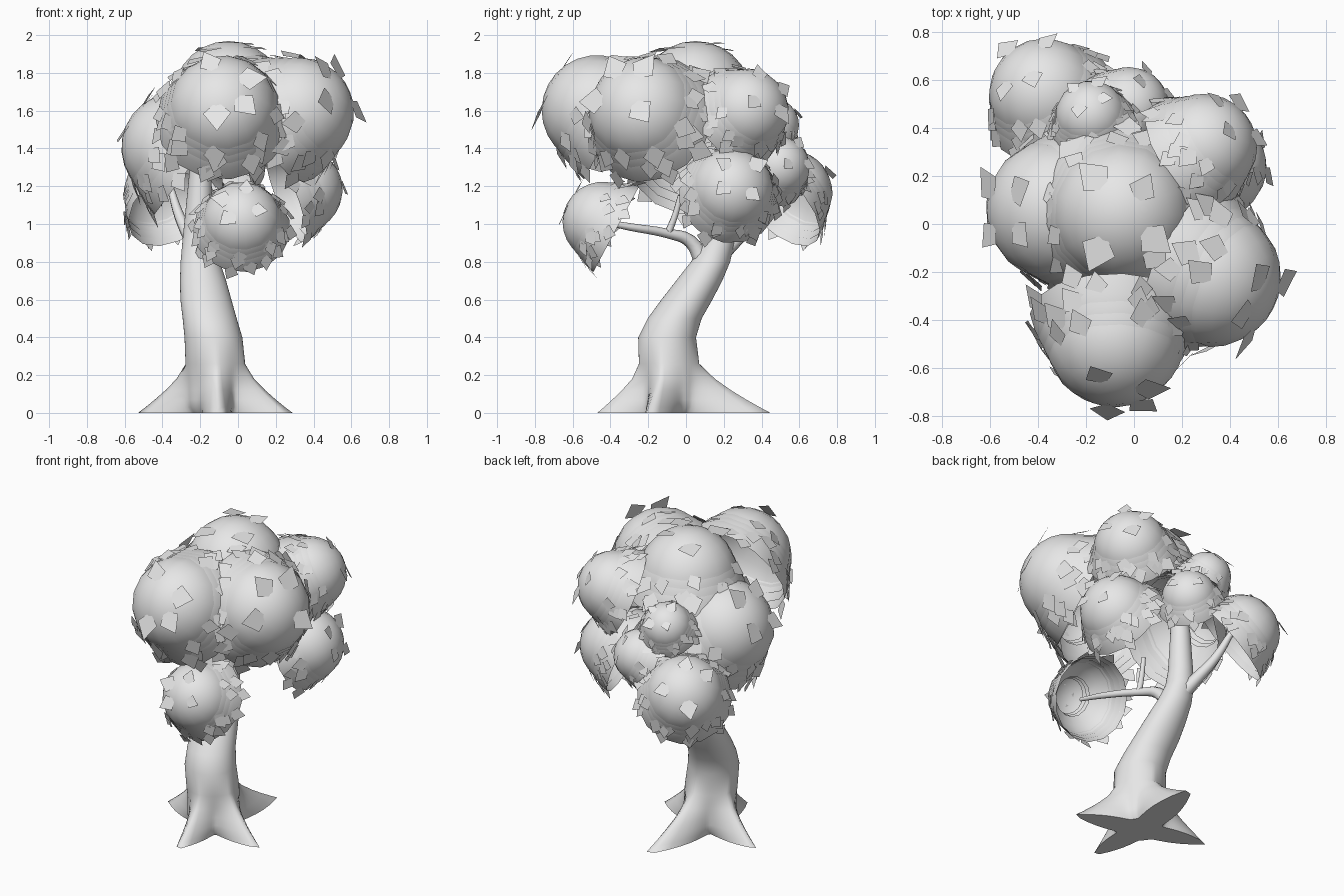
import bpy, bmesh, math, random
from mathutils import Vector

random.seed(4)
if "Cube" in bpy.data.objects:
    bpy.data.objects.remove(bpy.data.objects["Cube"], do_unlink=True)

grey = bpy.data.materials.new("pale_grey")
grey.use_nodes = True
grey.diffuse_color = (0.8, 0.8, 0.8, 1)
grey.node_tree.nodes["Principled BSDF"].inputs["Base Color"].default_value = (0.8, 0.8, 0.8, 1)


def add_object(name, bm):
    mesh = bpy.data.meshes.new(name)
    bm.to_mesh(mesh)
    bm.free()
    mesh.materials.append(grey)
    obj = bpy.data.objects.new(name, mesh)
    bpy.context.collection.objects.link(obj)


def bridge(bm, lower, upper):
    n = len(lower)
    for i in range(n):
        j = (i + 1) % n
        bm.faces.new((lower[i], lower[j], upper[j], upper[i])).smooth = True


# Trunk: stacked rings, with four pointed roots pulled out of the lowest ones
def build_trunk():
    rings = [  # x, y, z, radius
        (-.12, -.08, 0, .13), (-.12, -.08, .03, .15), (-.12, -.08, .07, .155),
        (-.12, -.08, .12, .155), (-.12, -.08, .18, .155), (-.12, -.09, .26, .157),
        (-.13, -.1, .4, .153), (-.15, -.06, .5, .143), (-.17, .005, .6, .135),
        (-.185, .07, .7, .122), (-.2, .13, .8, .104), (-.21, .17, .9, .085),
        (-.21, .18, 1, .075), (-.2, .19, 1.25, .06), (-.18, .18, 1.55, .04)]
    root_tips = [(.3, -.2), (-.1, -.5), (-.54, .04), (-.04, .49)]
    count = 72
    bm = bmesh.new()
    previous = None
    for x, y, z, radius in rings:
        flare = max(0, 1 - z / .27) ** 1.4
        ring = []
        for i in range(count):
            angle = math.tau * i / count
            reach = radius
            for tip_x, tip_y in root_tips:
                dx, dy = tip_x - x, tip_y - y
                off = abs(math.remainder(angle - math.atan2(dy, dx), math.tau))
                peak = max(0, 1 - off / .75) ** 2
                reach += (math.hypot(dx, dy) - radius) * peak * flare
            ring.append(bm.verts.new((x + reach * math.cos(angle),
                                      y + reach * math.sin(angle), z)))
        if previous:
            bridge(bm, previous, ring)
        else:
            bm.faces.new(ring[::-1])
        previous = ring
    bm.faces.new(previous)
    add_object("trunk", bm)


# Branches: tapering round curves turned into meshes
def build_branch(name, points):
    curve = bpy.data.curves.new(name, 'CURVE')
    curve.dimensions = '3D'
    curve.bevel_depth = 1
    curve.bevel_resolution = 2
    curve.resolution_u = 4
    curve.use_fill_caps = True
    spline = curve.splines.new('BEZIER')
    spline.bezier_points.add(len(points) - 1)
    for point, (x, y, z, radius) in zip(spline.bezier_points, points):
        point.co = (x, y, z)
        point.radius = radius
        point.handle_left_type = point.handle_right_type = 'AUTO'
    curve.materials.append(grey)
    obj = bpy.data.objects.new(name, curve)
    bpy.context.collection.objects.link(obj)
    bpy.ops.object.select_all(action='DESELECT')
    obj.select_set(True)
    bpy.context.view_layer.objects.active = obj
    bpy.ops.object.convert(target='MESH')
    bpy.ops.object.shade_smooth_by_angle(angle=math.radians(60))


# Leaf flake: a folded kite rooted on a dome, its tip lifted off the surface
def add_flake(bm, point, normal, down, size, lift):
    side = normal.cross(down)
    turn = random.uniform(-.5, .5)
    along = down * math.cos(turn) + side * math.sin(turn)
    side = normal.cross(along)
    root = bm.verts.new(point - normal * size * .05)
    tip = bm.verts.new(point + (along + normal * lift) * size)
    left, right = (bm.verts.new(point + (along * .4 + side * s + normal * .05) * size)
                   for s in (-.45, .45))
    bm.faces.new((root, right, tip))
    bm.faces.new((root, tip, left))


# Leaf clump: a front dome and three wider open bands stepped back along an
# axis, with flakes on the crown and along every rim
def build_clump(name, centre, axis, r):
    centre, axis = Vector(centre), Vector(axis).normalized()
    u = axis.orthogonal().normalized()
    v = axis.cross(u)
    bm = bmesh.new()
    segments, spread = 15, math.radians(82)

    def frame(polar, angle):
        out = u * math.cos(angle) + v * math.sin(angle)
        normal = axis * math.cos(polar) + out * math.sin(polar)
        down = out * math.cos(polar) - axis * math.sin(polar)
        return normal, down

    for layer in range(4):
        radius = r * (.83 + .06 * layer)
        middle = centre - axis * r * .15 * layer
        start = 0 if layer == 0 else 2
        previous = None
        for step in range(start, 7):
            polar = spread * step / 6
            if step == 0:
                apex = bm.verts.new(middle + axis * radius)
                continue
            ring = [bm.verts.new(middle + frame(polar, math.tau * i / segments)[0] * radius)
                    for i in range(segments)]
            if previous:
                bridge(bm, ring, previous)
            elif layer == 0:
                for i in range(segments):
                    bm.faces.new((apex, ring[i], ring[(i + 1) % segments])).smooth = True
            previous = ring
        # polar angle, number, size and lift of each row of flakes
        rows = [(spread - .22, 9, .34, .2)]
        if layer == 0:
            rows.append((.32, 4, .42, .2))
        for polar, number, size, lift in rows:
            for i in range(number):
                angle = math.tau * (i + random.uniform(-.3, .3)) / number
                normal, down = frame(polar + random.uniform(-.1, .1), angle)
                add_flake(bm, middle + normal * radius, normal, down,
                          r * size * random.uniform(.85, 1.15), lift)
    add_object(name, bm)


build_trunk()
build_branch("front_branch", [(-.19, .1, .78, .05), (-.17, .02, .91, .035),
                              (-.12, -.1, .95, .025), (-.03, -.3, .985, .02),
                              (.01, -.48, 1.02, .012)])
build_branch("front_twig", [(-.12, -.1, .94, .02), (-.11, -.06, 1.04, .017),
                            (-.1, -.03, 1.15, .014)])
build_branch("back_branch", [(-.2, .16, .82, .05), (-.25, .27, .92, .038),
                             (-.31, .38, 1.04, .028), (-.36, .48, 1.2, .018)])

build_clump("front_clump", (-.08, -.47, 1.6), (0, -.88, .47), .355)
build_clump("front_left_clump", (.32, -.22, 1.59), (.82, -.4, .4), .355)
build_clump("top_clump", (-.05, .05, 1.67), (0, 0, 1), .36)
build_clump("back_left_clump", (.29, .32, 1.6), (.72, .52, .4), .27)
build_clump("low_left_clump", (.33, .24, 1.18), (.9, .2, .35), .27)
build_clump("low_front_clump", (.02, -.44, 1.01), (0, -.88, .47), .258)
build_clump("right_clump", (-.32, .06, 1.4), (-.8, 0, .6), .36)
build_clump("low_back_right_clump", (-.37, .54, 1.16), (-.45, .6, .6), .285)
build_clump("small_back_clump", (-.18, .45, 1.52), (-.2, .6, .75), .18)
build_clump("middle_back_clump", (-.02, .49, 1.3), (.72, .55, .4), .2)
